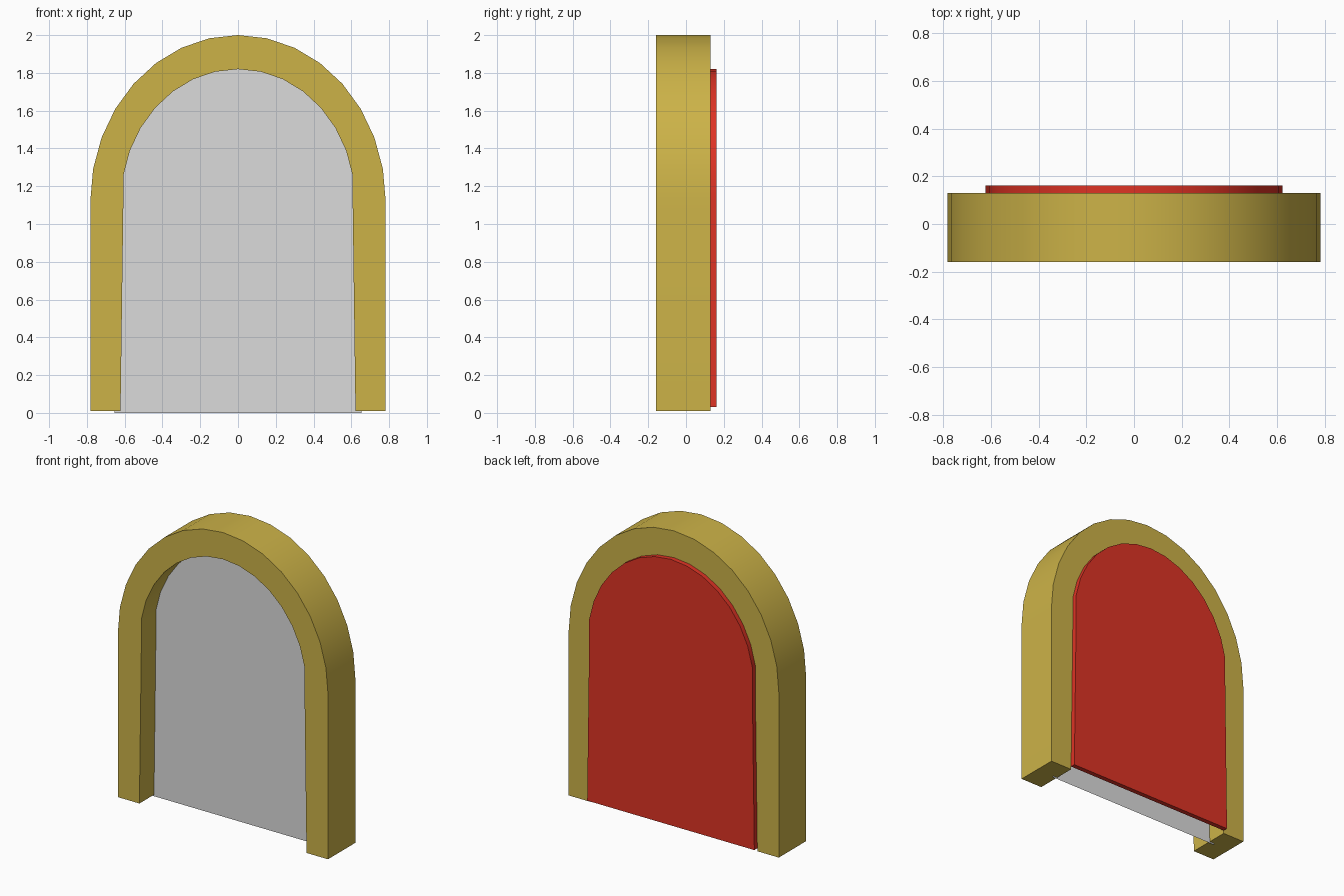
import bpy, bmesh, math

if "Cube" in bpy.data.objects:
    bpy.data.objects.remove(bpy.data.objects["Cube"])

def material(name, rgb):
    m = bpy.data.materials.new(name)
    m.diffuse_color = (*rgb, 1)
    m.use_nodes = True
    m.node_tree.nodes["Principled BSDF"].inputs["Base Color"].default_value = m.diffuse_color
    return m

gold = material("gold", (0.604, 0.448, 0.064))
grey = material("light grey", (0.71, 0.71, 0.71))
red = material("red", (0.73, 0.033, 0.018))

SEG = 16
SPRING = 1.12  # height where the arch begins

def arch(foot_x, foot_z, rx, rz, side_x):
    """Arch outline from right foot over the top to the left foot."""
    pts = [(foot_x, foot_z)]
    for i in range(SEG + 1):
        a = math.pi * i / SEG
        x = rx * math.cos(a)
        x = max(-side_x, min(side_x, x))
        pts.append((x, SPRING + rz * math.sin(a)))
    pts.append((-foot_x, foot_z))
    return pts

def finish(name, bm, mat, smooth=True):
    bmesh.ops.recalc_face_normals(bm, faces=bm.faces)
    me = bpy.data.meshes.new(name)
    bm.to_mesh(me)
    bm.free()
    me.materials.append(mat)
    ob = bpy.data.objects.new(name, me)
    bpy.context.collection.objects.link(ob)
    if smooth:
        bpy.ops.object.select_all(action='DESELECT')
        ob.select_set(True)
        bpy.context.view_layer.objects.active = ob
        bpy.ops.object.shade_smooth_by_angle(angle=math.radians(30))
    return ob

def extrude_y(bm, depth):
    geo = bmesh.ops.extrude_face_region(bm, geom=bm.faces[:])["geom"]
    verts = [g for g in geo if isinstance(g, bmesh.types.BMVert)]
    bmesh.ops.translate(bm, verts=verts, vec=(0, depth, 0))

# Arched frame: strip between outer and inner outlines, given depth
outer = arch(0.782, 0.01, 0.782, 0.88, 0.782)
inner = arch(0.622, 0.01, 0.62, 0.70, 0.607)
bm = bmesh.new()
vo = [bm.verts.new((x, -0.16, z)) for x, z in outer]
vi = [bm.verts.new((x, -0.16, z)) for x, z in inner]
for i in range(len(vo) - 1):
    bm.faces.new((vo[i], vo[i + 1], vi[i + 1], vi[i]))
extrude_y(bm, 0.29)
finish("arch_frame", bm, gold)

# Red back panel, standing proud of the frame's rear
bm = bmesh.new()
bm.faces.new([bm.verts.new((x, 0.13, z))
              for x, z in arch(0.622, 0.03, 0.62, 0.70, 0.607)])
extrude_y(bm, 0.032)
finish("back_panel", bm, red)

# Grey sheet set halfway into the opening, edges tucked into the frame
bm = bmesh.new()
bm.faces.new([bm.verts.new((x, -0.005, z))
              for x, z in arch(0.655, 0.0, 0.655, 0.735, 0.645)])
finish("inner_sheet", bm, grey, smooth=False)
